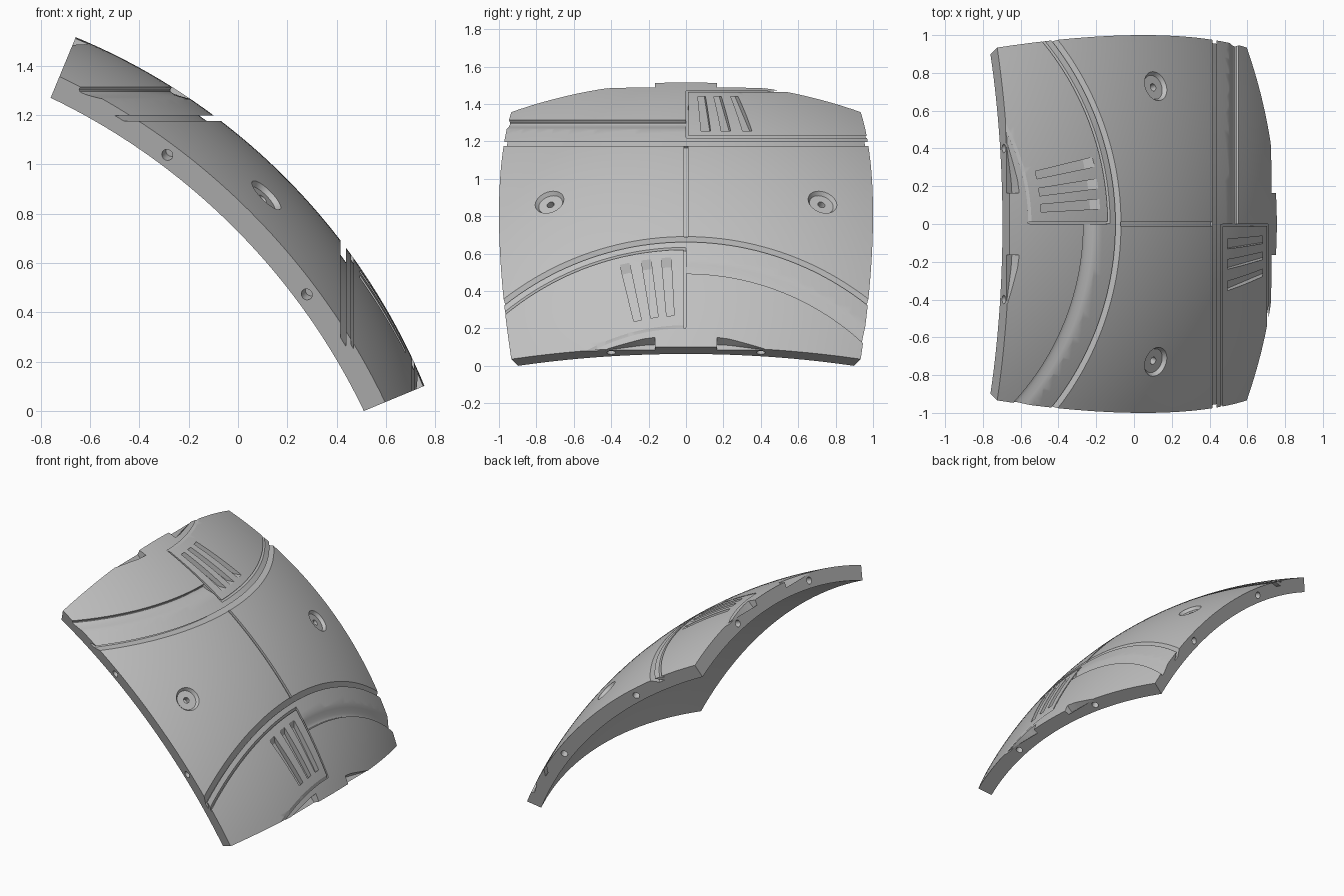
import bpy, bmesh
from math import tan, sqrt, sin, cos, radians, pi
from mathutils import Matrix, Vector

if "Cube" in bpy.data.objects:
    bpy.data.objects.remove(bpy.data.objects["Cube"])

OUTER, INNER = 2.613, 2.513           # shell radii
HALF = radians(22.5)                  # half span of the panel
CENTRE = Vector((-1.658, 0, -0.898))  # sphere centre
A = Vector((1, 0, -1)).normalized()   # along the panel, downhill
Y = Vector((0, 1, 0))
N = Vector((1, 0, 1)).normalized()    # panel normal
FRAME = Matrix((A, Y, N)).transposed().to_4x4()


def turn(degrees):
    return Matrix.Rotation(radians(degrees), 4, N)


def make_object(name, bm):
    bmesh.ops.recalc_face_normals(bm, faces=bm.faces)
    mesh = bpy.data.meshes.new(name)
    bm.to_mesh(mesh)
    bm.free()
    ob = bpy.data.objects.new(name, mesh)
    bpy.context.collection.objects.link(ob)
    return ob


def loft(rows):
    """Closed solid from a list of matching closed outlines."""
    bm = bmesh.new()
    rings = [[bm.verts.new(p) for p in row] for row in rows]
    n = len(rings[0])
    for r, s in zip(rings, rings[1:]):
        for i in range(n):
            j = (i + 1) % n
            bm.faces.new((r[i], r[j], s[j], s[i]))
    bm.faces.new(rings[0])
    bm.faces.new(rings[-1])
    return bm


def lathe(profile, start, end):
    """Sweep (x, sphere radius) points around the x axis; angles in degrees."""
    steps = max(2, int(abs(end - start)))
    rows = []
    for k in range(steps + 1):
        t = radians(start + (end - start) * k / steps)
        rows.append([Vector((x, sqrt(r * r - x * x) * sin(t), sqrt(r * r - x * x) * cos(t)))
                     for x, r in profile])
    return loft(rows)


def slot(x0, x1, depth, start, end):
    top, low = OUTER + 0.04, OUTER - depth
    return lathe([(x0, low), (x1, low), (x1, top), (x0, top)], start, end)


def rod(radius, tip, length, axis, point):
    bm = bmesh.new()
    rot = axis.to_track_quat('Z', 'Y').to_matrix().to_4x4()
    bmesh.ops.create_cone(bm, cap_ends=True, segments=32, radius1=radius, radius2=tip,
                          depth=length, matrix=Matrix.Translation(point) @ rot)
    return bm


# Spherical shell, one cell block of a gnomonic grid
DIV = 44
bm = bmesh.new()
layers = []
for radius in (INNER, OUTER):
    grid = []
    for i in range(DIV + 1):
        p = tan(HALF * (2 * i / DIV - 1))
        grid.append([bm.verts.new((N + A * p + Y * tan(HALF * (2 * j / DIV - 1))).normalized() * radius)
                     for j in range(DIV + 1)])
    layers.append(grid)
    for i in range(DIV):
        for j in range(DIV):
            bm.faces.new((grid[i][j], grid[i + 1][j], grid[i + 1][j + 1], grid[i][j + 1]))
low, high = layers
for k in range(DIV):
    for e in (0, DIV):
        bm.faces.new((low[e][k], low[e][k + 1], high[e][k + 1], high[e][k]))
        bm.faces.new((low[k][e], low[k + 1][e], high[k + 1][e], high[k][e]))
panel = make_object("curved_panel", bm)

paint = bpy.data.materials.new("plain_grey")
paint.use_nodes = True
grey = (0.53, 0.53, 0.53, 1)
paint.diffuse_color = grey
paint.node_tree.nodes["Principled BSDF"].inputs["Base Color"].default_value = grey
panel.data.materials.append(paint)


def carve(bm, matrix=None):
    if matrix:
        bm.transform(matrix)
    cutter = make_object("cutter", bm)
    cutter.data.materials.append(paint)
    cutter.hide_render = True
    mod = panel.modifiers.new("cut", 'BOOLEAN')
    mod.operation = 'DIFFERENCE'
    mod.solver = 'EXACT'
    mod.object = cutter
    bpy.context.view_layer.objects.active = panel
    bpy.ops.object.modifier_apply(modifier=mod.name)
    bpy.data.objects.remove(cutter)


# Details of each end, repeated by a half turn
for angle in (0, 180):
    m = turn(angle)
    # main dividing groove
    carve(slot(2.074, 2.096, 0.035, -55, 55), m)
    # soft rounded channel on one half
    arc = [(2.164 + 0.048 * k / 8, OUTER - 0.02 * sin(pi * k / 8)) for k in range(9)]
    carve(lathe(arc + [(2.212, OUTER + 0.04), (2.164, OUTER + 0.04)], 0, 55), m)
    # outline of the vent plate on the other half
    carve(slot(2.117, 2.126, 0.012, -55, -0.1), m)
    carve(slot(2.363, 2.371, 0.012, -55, -0.1), m)
    carve(slot(2.12, 2.368, 0.012, -0.55, -0.05), m)
    # three vent slots
    for t in (-4.1, -8.3, -12.8):
        carve(slot(2.153, 2.337, 0.03, t - 1, t + 1), m)
    # hooked notches at the end edge
    for side in (1, -1):
        outline = [(0.945, 0.165), (1.06, 0.165), (1.06, 0.46), (0.985, 0.42), (0.95, 0.23)]
        rows = [[FRAME @ Vector((a, y * side, u)) for a, y in outline] for u in (2.375, 2.6)]
        carve(loft(rows), m)

# Centre seam between the two main grooves
carve(slot(-0.01, 0.01, 0.015, -52.6, -37.4), Matrix.Rotation(pi / 2, 4, 'Z'))

# Round dishes with a small central hole
for side in (1, -1):
    d = (N * sqrt(OUTER ** 2 - 0.73 ** 2) + Y * 0.73 * side).normalized()
    carve(rod(0.066, 0.1, 0.05, d, d * (OUTER + 0.003)))
    carve(rod(0.02, 0.02, 0.08, d, d * (OUTER - 0.02)))

# Fixing holes in all four edge faces
normal = Y * cos(HALF) - N * sin(HALF)
along = Y * sin(HALF) + N * cos(HALF)
mid = (OUTER + INNER) / 2
for k in range(4):
    for s in (0.4, -0.4):
        spot = along * sqrt(mid ** 2 - s ** 2) + A * s
        carve(rod(0.023, 0.023, 0.12, normal, spot), turn(90 * k))

panel.data.transform(Matrix.Translation(CENTRE))
for ob in bpy.context.selected_objects:
    ob.select_set(False)
panel.select_set(True)
bpy.context.view_layer.objects.active = panel
bpy.ops.object.shade_smooth_by_angle(angle=radians(25))
